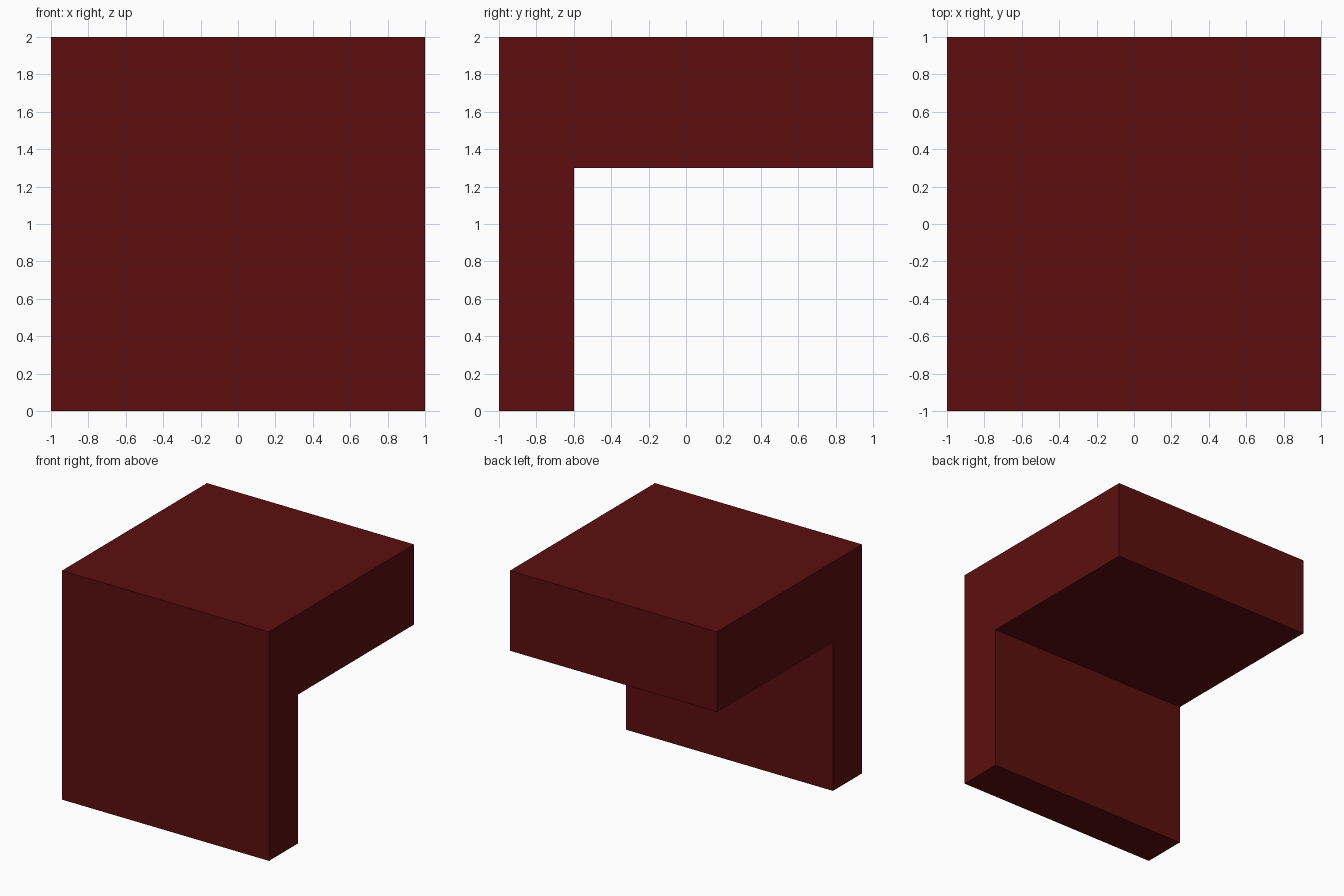
import bpy
import bmesh

if "Cube" in bpy.data.objects:
    bpy.data.objects.remove(bpy.data.objects["Cube"])

# Dark red material
red = bpy.data.materials.new("dark red")
red.diffuse_color = (0.11, 0.0045, 0.0045, 1)
red.use_nodes = True
red.node_tree.nodes["Principled BSDF"].inputs["Base Color"].default_value = red.diffuse_color

# Side profile (y, z): thick top slab carried by a thin front wall
profile = [(-1, 0), (-0.6, 0), (-0.6, 1.3), (1, 1.3), (1, 2), (-1, 2)]

# Extrude the profile across the width
bm = bmesh.new()
side = bm.faces.new([bm.verts.new((-1, y, z)) for y, z in profile])
result = bmesh.ops.extrude_face_region(bm, geom=[side])
moved = [v for v in result["geom"] if isinstance(v, bmesh.types.BMVert)]
bmesh.ops.translate(bm, verts=moved, vec=(2, 0, 0))
bmesh.ops.recalc_face_normals(bm, faces=bm.faces)

mesh = bpy.data.meshes.new("angled_block")
bm.to_mesh(mesh)
bm.free()
mesh.materials.append(red)
block = bpy.data.objects.new("angled_block", mesh)
bpy.context.collection.objects.link(block)
